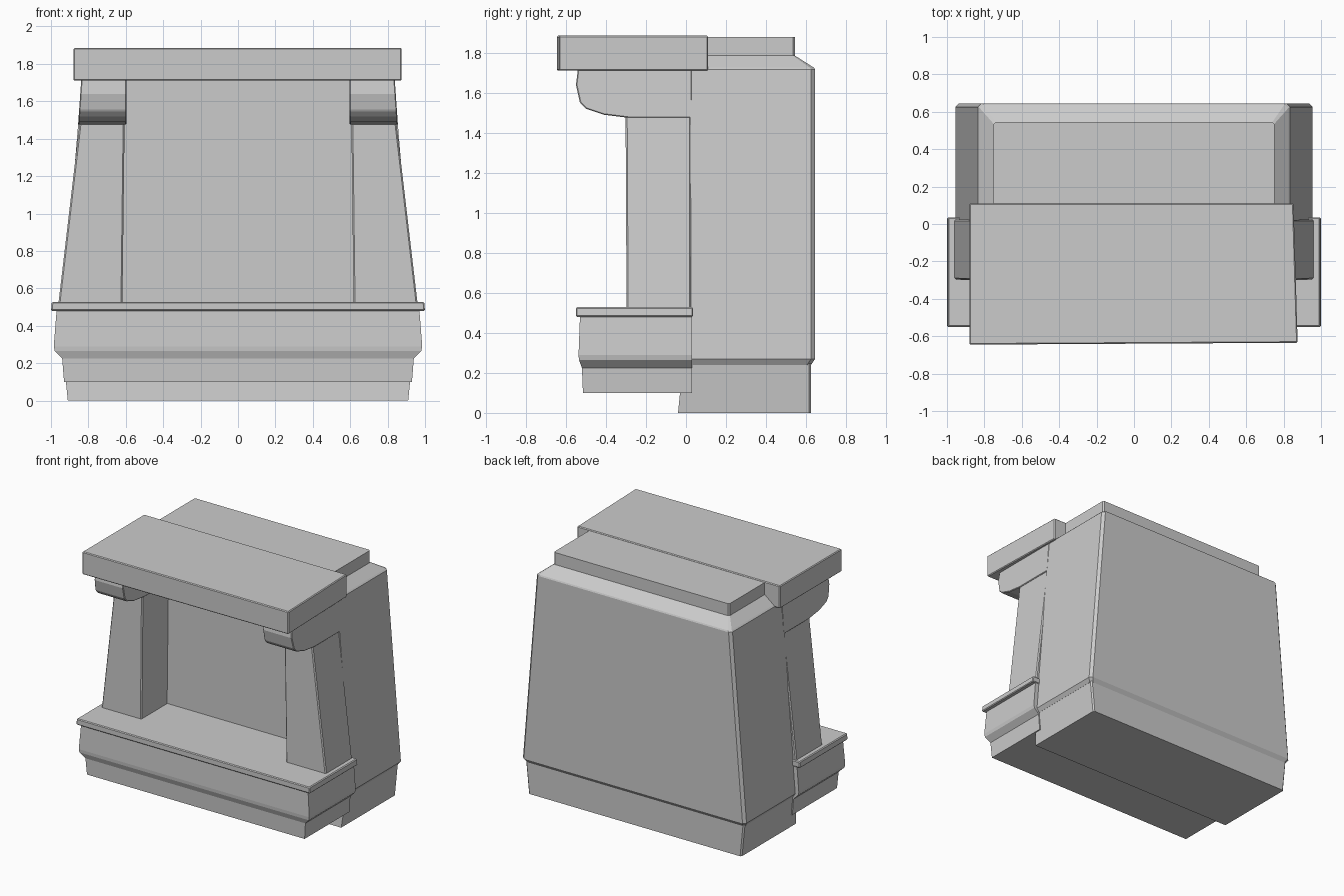
import bpy
import bmesh

cube = bpy.data.objects.get("Cube")
if cube:
    bpy.data.objects.remove(cube, do_unlink=True)

stone = bpy.data.materials.new("grey_stone")
stone.use_nodes = True
GREY = (0.6, 0.6, 0.6, 1.0)
stone.diffuse_color = GREY
stone.node_tree.nodes["Principled BSDF"].inputs["Base Color"].default_value = GREY


def loft(name, rings, bevel=0.0):
    """Join rings of equal length into a closed, flat shaded solid."""
    bm = bmesh.new()
    loops = [[bm.verts.new(p) for p in ring] for ring in rings]
    n = len(loops[0])
    for low, high in zip(loops, loops[1:]):
        for i in range(n):
            j = (i + 1) % n
            bm.faces.new((low[i], low[j], high[j], high[i]))
    bm.faces.new(loops[0][::-1])
    bm.faces.new(loops[-1])
    bmesh.ops.recalc_face_normals(bm, faces=bm.faces)
    mesh = bpy.data.meshes.new(name)
    bm.to_mesh(mesh)
    bm.free()
    mesh.materials.append(stone)
    obj = bpy.data.objects.new(name, mesh)
    bpy.context.collection.objects.link(obj)
    if bevel:
        mod = obj.modifiers.new("worn_edges", "BEVEL")
        mod.width = bevel
        mod.segments = 1
    return obj


def box_ring(z, x0, x1, y0, y1):
    return [(x0, y0, z), (x1, y0, z), (x1, y1, z), (x0, y1, z)]


def body_ring(z, hx, y0, y1, cut=0.02):
    """Rectangle with its two back corners cut off."""
    return [(-hx, y0, z), (hx, y0, z), (hx, y1 - cut, z),
            (hx - cut, y1, z), (cut - hx, y1, z), (-hx, y1 - cut, z)]


# Plinth under the main block
loft("plinth", [body_ring(0, 0.91, -0.04, 0.625, 0.01),
                body_ring(0.25, 0.935, -0.015, 0.625, 0.01)])

# Tapered main block with sloped shoulders and a flat neck
loft("main_block", [body_ring(0.24, 0.935, 0.02, 0.625),
                    body_ring(0.27, 0.955, 0.02, 0.645),
                    body_ring(1.715, 0.835, 0.02, 0.645),
                    body_ring(1.725, 0.825, 0.02, 0.64),
                    body_ring(1.785, 0.75, 0.02, 0.545, 0.01),
                    body_ring(1.878, 0.75, 0.02, 0.545, 0.01)])

# Raised hearth: stepped base and a thin overhanging slab
loft("hearth_base", [box_ring(z, -hx, hx, y, 0.03) for z, hx, y in (
    (0.10, 0.93, -0.515), (0.225, 0.94, -0.52), (0.265, 0.98, -0.535),
    (0.29, 0.985, -0.537), (0.48, 0.97, -0.53))])
loft("hearth_slab", [box_ring(0.48, -1, 1, -0.55, 0.035),
                     box_ring(0.528, -0.995, 0.995, -0.55, 0.035)], 0.006)

# Columns and rounded brackets, one on each side
BRACKET = ((0.03, 1.475), (-0.29, 1.475), (-0.41, 1.49), (-0.50, 1.52),
           (-0.53, 1.55), (-0.55, 1.64), (-0.54, 1.72), (0.03, 1.72))
for side, s in (("left", 1), ("right", -1)):
    loft(side + "_column",
         [box_ring(0.52, s * 0.618, s * 0.96, -0.297, 0.025),
          box_ring(1.50, s * 0.606, s * 0.845, -0.302, 0.025)], 0.008)
    loft(side + "_bracket",
         [[(s * 0.597, y, z) for y, z in BRACKET],
          [(s * (0.855 - 0.07 * (z - 1.475)), y, z) for y, z in BRACKET]], 0.005)

# Mantel shelf, slightly narrower toward the back
loft("mantel_shelf",
     [[(-0.88, -0.645, z), (0.875, -0.635, z), (0.853, 0.11, z), (-0.88, 0.11, z)]
      for z in (1.71, 1.885)], 0.006)
